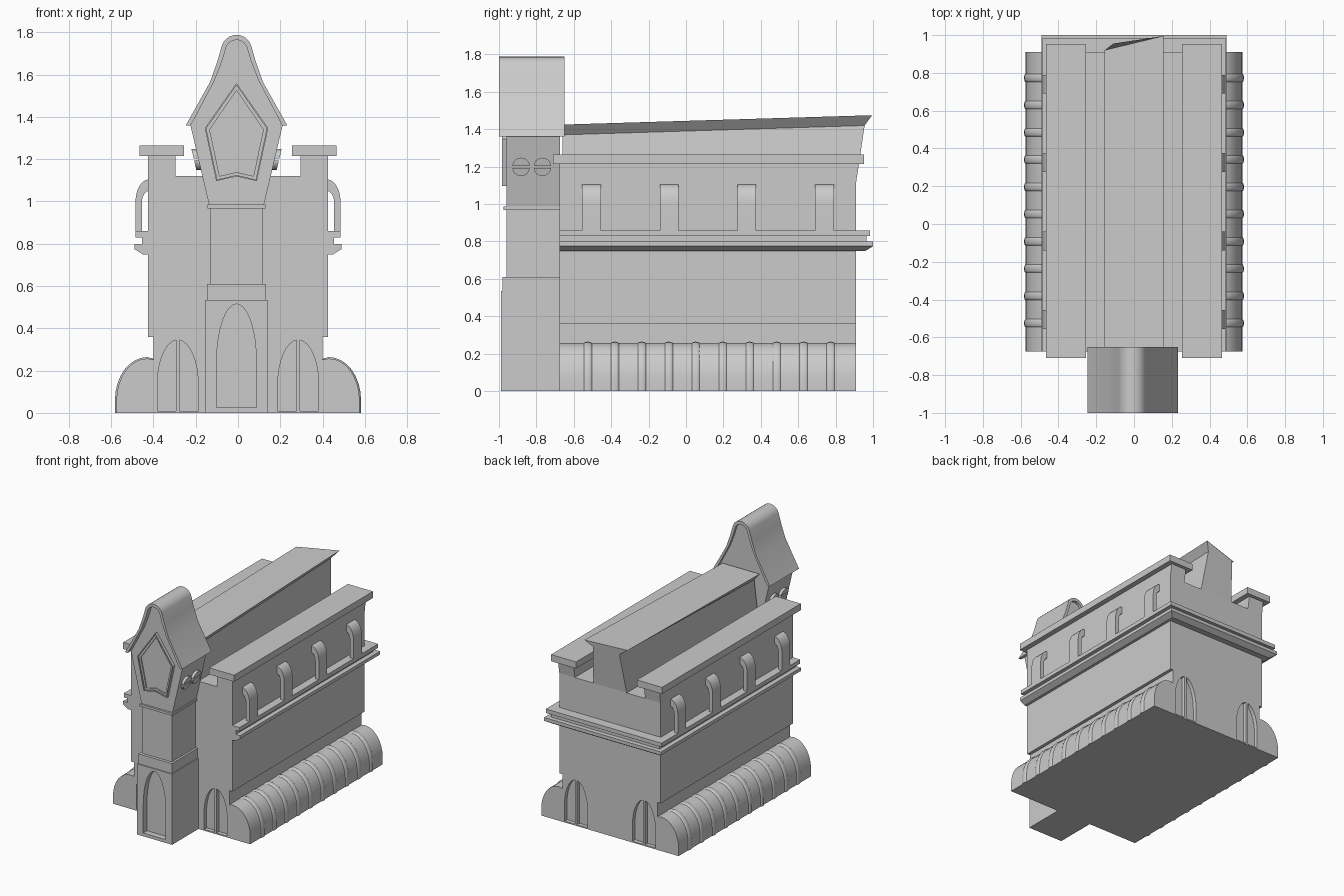
import bpy, bmesh
from math import sin, cos, pi, acos

if "Cube" in bpy.data.objects:
    bpy.data.objects.remove(bpy.data.objects["Cube"])

CX = -0.007            # tower centre line
YF, YB = -0.675, 0.91  # front and back walls of the hall


def add_rings(bm, rings):
    """Skin closed rings of 3D points and cap both ends."""
    vs = [[bm.verts.new(p) for p in r] for r in rings]
    n = len(rings[0])
    for a, b in zip(vs, vs[1:]):
        for i in range(n):
            j = (i + 1) % n
            bm.faces.new((a[i], a[j], b[j], b[i]))
    bm.faces.new(vs[0][::-1])
    bm.faces.new(vs[-1])


def make(name, solids, smooth=False):
    bm = bmesh.new()
    for rings in solids:
        add_rings(bm, rings)
    bmesh.ops.recalc_face_normals(bm, faces=bm.faces)
    me = bpy.data.meshes.new(name)
    bm.to_mesh(me)
    bm.free()
    ob = bpy.data.objects.new(name, me)
    bpy.context.collection.objects.link(ob)
    if smooth:
        bpy.ops.object.select_all(action='DESELECT')
        ob.select_set(True)
        bpy.context.view_layer.objects.active = ob
        bpy.ops.object.shade_smooth_by_angle(angle=0.6)
    return ob


def loft(*secs):
    """Stacked rectangles: (z, x0, x1, y0, y1)."""
    return [[(a, c, z), (b, c, z), (b, d, z), (a, d, z)] for z, a, b, c, d in secs]


def block(x0, x1, y0, y1, z0, z1):
    return loft((z0, x0, x1, y0, y1), (z1, x0, x1, y0, y1))


def prism(pts, y0, y1):
    """Profile in x/z extruded along y."""
    return [[(x, y, z) for x, z in pts] for y in (y0, y1)]


def ellipse(cx, cz, rx, rz, a0, a1, n):
    return [(cx + rx * cos(a0 + (a1 - a0) * i / n), cz + rz * sin(a0 + (a1 - a0) * i / n))
            for i in range(n + 1)]


def flip(pts, s):
    return [(s * x, z) for x, z in pts]


def cut(ob, solids):
    c = make("cutter", solids)
    c.hide_render = True
    m = ob.modifiers.new("cut", 'BOOLEAN')
    m.operation, m.object, m.solver = 'DIFFERENCE', c, 'EXACT'
    bpy.context.view_layer.objects.active = ob
    bpy.ops.object.modifier_apply(modifier=m.name)
    bpy.data.objects.remove(c)


# Hall: lower storey with paired arched recesses front and back
lower = make("lower_hall", [block(-.40, .40, YF, YB, 0, .36)])
w = .097
half = [(.008, .01), (w, .01)] + ellipse(0, .13, w, .215, 0, acos(.008 / w), 8)
recesses = []
for c in (-.285, .285):
    for s in (-1, 1):
        pts = [(c + s * x, z) for x, z in half]
        recesses += [prism(pts, YF - .1, YF + .03), prism(pts, YB - .03, YB + .1)]
cut(lower, recesses)

# Hall: upper storey with stepped string course on sides and back
steps = [(.36, .425, YB), (.755, .425, YB), (.75, .45, .96), (.775, .49, 1.0), (.80, .49, 1.0),
         (.80, .455, .965), (.83, .455, .965), (.83, .485, .985), (.86, .485, .985),
         (.86, .425, YB), (1.12, .425, YB)]
make("upper_hall", [loft(*[(z, -x, x, YF, y) for z, x, y in steps])])

pod = [(.38, 0), (.575, 0)] + ellipse(.43, .06, .145, .197, 0, pi / 2, 8) + [(.38, .25)]
bracket = (ellipse(.42, 1.0, .065, .105, pi / 2, 0, 6) + [(.485, .85), (.455, .85)]
           + ellipse(.42, .995, .035, .055, 0, pi / 2, 6))
for s, side in ((-1, "left"), (1, "right")):
    # Parapet and coping
    make(side + "_parapet", [loft((1.12, s * .295, s * .425, YF, YB),
                                  (1.215, s * .295, s * .425, YF, .925))])
    make(side + "_coping", [block(s * .255, s * .465, -.71, .952, 1.215, 1.265)])
    # Rounded side bay with ribs
    make(side + "_bay", [prism(flip(pod, s), YF, YB)], True)
    ribs = []
    for i in range(10):
        yc = -.525 + i * .1443
        rings = []
        for k in range(7):
            t = pi * k / 6
            d = .008 * sin(t)
            prof = [(.38, 0), (.574 + d, 0)] + ellipse(.43, .06, .144 + d, .196 + d, 0, pi / 2, 8) + [(.38, .25)]
            rings.append([(s * x, yc - .022 * cos(t), z) for x, z in prof])
        ribs.append(rings)
    make(side + "_bay_ribs", ribs, True)
    # Curved wall brackets
    make(side + "_brackets", [prism(flip(bracket, s), y - .05, y + .05)
                              for y in (-.505, -.09, .325, .74)], True)

# Central raised roof, rising and overhanging to the back
ridge = make("central_roof", [prism([(-.14, 1.12), (-.11, 1.37), (-.155, 1.425), (.155, 1.425),
                                     (.11, 1.37), (.14, 1.12)], -.66, YB)])
for v in ridge.data.vertices:
    if v.co.y > 0 and v.co.z > 1.2:
        top = v.co.z > 1.4
        v.co.y = .995 if top else .955
        v.co.z += .05
        if top and v.co.x < 0:
            v.co.y, v.co.z = .92, 1.45


# Tower shaft, with an arched niche in the base
def tower(wide, y0, y1, z0, z1):
    return block(CX - wide, CX + wide, y0, y1, z0, z1)


base = make("tower_base", [tower(.148, -.99, -.67, 0, .535)])
niche = [(CX + .094, .025)] + ellipse(CX, .24, .094, .275, 0, pi, 16) + [(CX - .094, .025)]
cut(base, [prism(niche, -1.1, -.945)])
make("tower_plinth", [tower(.14, -.982, -.67, .535, .61)])
make("tower_shaft", [tower(.124, -.96, -.67, .61, .97)])
make("tower_collar", [tower(.138, -.975, -.67, .968, .986)])
make("tower_head", [loft((.985, CX - .13, CX + .13, -.96, -.675),
                         (1.36, CX - .218, CX + .218, -.96, -.675))])


# Bell-shaped tower hood and the gable wall beneath it
def bell(foot, shoulder, neck, cz, r):
    right = [(foot, 1.36), shoulder, neck] + ellipse(0, cz, r, r, .35, pi / 2, 5)
    return [(CX + x, z) for x, z in right + [(-x, z) for x, z in right[-2::-1]]]


outer = bell(.24, (.125, 1.565), (.09, 1.665), 1.715, .073)
inner = bell(.216, (.104, 1.572), (.068, 1.665), 1.712, .052)
make("tower_hood", [prism(outer + inner[::-1], -1.0, -.65)], True)
make("tower_gable", [prism(inner, -.96, -.67)])


# Framed pentagonal panel on the tower head
def penta(rows, y):
    return [(CX + x, y, z) for x, z in rows]


frame = [(0, 1.56), (.15, 1.347), (.096, 1.097), (0, 1.118), (-.096, 1.097), (-.15, 1.347)]
rim = [(0, 1.55), (.143, 1.345), (.091, 1.104), (0, 1.125), (-.091, 1.104), (-.143, 1.345)]
field = [(0, 1.525), (.127, 1.34), (.08, 1.12), (0, 1.139), (-.08, 1.12), (-.127, 1.34)]
make("tower_panel", [[penta(frame, -.95), penta(frame, -.983), penta(rim, -.983), penta(rim, -.974),
                      penta(field, -.974), penta(field, -.966)]])

# Split round bosses on both sides of the head, leaning with its wall
bosses = []
for s in (-1, 1):
    for yc in (-.882, -.768):
        for up in (-1, 1):
            arc = ellipse(yc, 1.199 + up * .005, .046, up * .044, 0, pi, 10)
            bosses.append([[(CX + s * (x + (z - 1.2) * .235), y, z) for y, z in arc]
                           for x in (.15, .202)])
make("tower_bosses", bosses)
